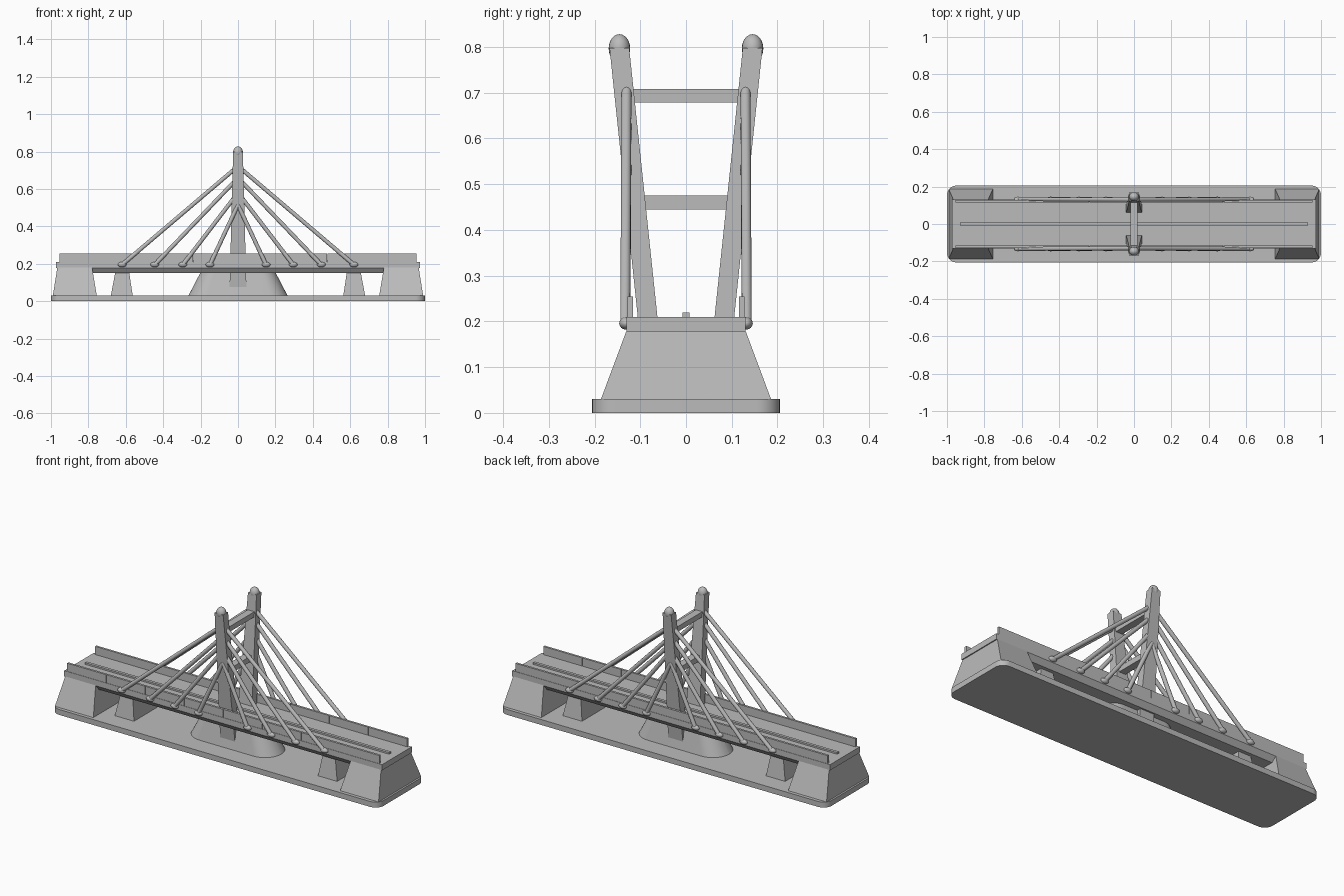
import bpy, bmesh, math
from mathutils import Vector

cube = bpy.data.objects.get("Cube")
if cube:
    bpy.data.objects.remove(cube, do_unlink=True)

grey = bpy.data.materials.new("stone grey")
grey.use_nodes = True
COLOUR = (0.5, 0.5, 0.5, 1)
grey.diffuse_color = COLOUR
grey.node_tree.nodes["Principled BSDF"].inputs["Base Color"].default_value = COLOUR


def finish(name, bm, smooth=False):
    bmesh.ops.recalc_face_normals(bm, faces=bm.faces)
    mesh = bpy.data.meshes.new(name)
    bm.to_mesh(mesh)
    bm.free()
    mesh.materials.append(grey)
    obj = bpy.data.objects.new(name, mesh)
    bpy.context.collection.objects.link(obj)
    if smooth:
        bpy.ops.object.select_all(action='DESELECT')
        obj.select_set(True)
        bpy.context.view_layer.objects.active = obj
        bpy.ops.object.shade_smooth_by_angle(angle=math.radians(35))
    return obj


def loft(name, lower, upper, smooth=False):
    """Solid between two outlines with equal point counts."""
    bm = bmesh.new()
    a = [bm.verts.new(p) for p in lower]
    b = [bm.verts.new(p) for p in upper]
    bm.faces.new(a)
    bm.faces.new(b)
    for i in range(len(a)):
        j = (i + 1) % len(a)
        bm.faces.new((a[i], a[j], b[j], b[i]))
    return finish(name, bm, smooth)


def rect(x0, x1, y0, y1, z):
    return [(x0, y0, z), (x1, y0, z), (x1, y1, z), (x0, y1, z)]


def box(name, x0, x1, y0, y1, z0, z1):
    return loft(name, rect(x0, x1, y0, y1, z0), rect(x0, x1, y0, y1, z1))


def rounded(hx, hy, r, z, steps=10):
    """Rounded rectangle outline; a stadium when r equals hy."""
    pts = []
    for q, (sx, sy) in enumerate(((1, 1), (-1, 1), (-1, -1), (1, -1))):
        for k in range(steps + 1):
            a = (q + k / steps) * math.pi / 2
            pts.append((sx * (hx - r) + r * math.cos(a),
                        sy * (hy - r) + r * math.sin(a), z))
    return pts


def ellipsoid(name, centre, size):
    bm = bmesh.new()
    bmesh.ops.create_uvsphere(bm, u_segments=20, v_segments=12, radius=1)
    bmesh.ops.scale(bm, vec=size, verts=bm.verts)
    bmesh.ops.translate(bm, vec=centre, verts=bm.verts)
    return finish(name, bm, True)


def rod(name, start, end, radius):
    start, end = Vector(start), Vector(end)
    axis = end - start
    bm = bmesh.new()
    bmesh.ops.create_cone(bm, cap_ends=True, segments=14, radius1=radius,
                          radius2=radius, depth=axis.length)
    bmesh.ops.rotate(bm, cent=(0, 0, 0), verts=bm.verts,
                     matrix=axis.to_track_quat('Z', 'Y').to_matrix())
    bmesh.ops.translate(bm, vec=(start + end) / 2, verts=bm.verts)
    return finish(name, bm, True)


# Ground slab
loft("base_slab", rounded(1, 0.205, 0.05, 0), rounded(1, 0.205, 0.05, 0.03), True)

# Deck with chamfered underside
box("deck", -0.972, 0.972, -0.13, 0.13, 0.178, 0.21)
loft("deck_underside", rect(-0.965, 0.965, -0.108, 0.108, 0.15),
     rect(-0.965, 0.965, -0.13, 0.13, 0.178))
box("median_strip", -0.93, 0.93, -0.008, 0.008, 0.21, 0.219)

# Railing panels
PANELS = 8
pitch = 1.91 / PANELS
for side, s in (("left", 1), ("right", -1)):
    y0, y1 = sorted((s * 0.116, s * 0.128))
    for i in range(PANELS):
        x = -0.955 + i * pitch
        box(f"railing_{side}_{i + 1}", x, x + pitch - 0.001, y0, y1, 0.205, 0.255)

# Central pier with rounded ends
loft("central_pier", rounded(0.265, 0.1, 0.1, 0.03),
     rounded(0.2, 0.076, 0.076, 0.155), True)

# Abutments and small piers
for side, s in (("left", 1), ("right", -1)):
    loft(f"abutment_{side}",
         rect(*sorted((s * 0.755, s * 0.99)), -0.186, 0.186, 0.03),
         rect(*sorted((s * 0.78, s * 0.966)), -0.13, 0.13, 0.18))
    loft(f"small_pier_{side}",
         rect(*sorted((s * 0.563, s * 0.68)), -0.105, 0.105, 0.03),
         rect(*sorted((s * 0.582, s * 0.656)), -0.088, 0.088, 0.155))


# Outward leaning tower legs
def leg_y(z):
    return 0.084 + 0.105 * (z - 0.21)


def leg_section(s, z, hx):
    y = s * leg_y(z)
    return rect(-hx, hx, y - 0.0215, y + 0.0215, z)


for side, s in (("back", 1), ("front", -1)):
    loft(f"tower_leg_{side}", leg_section(s, 0.04, 0.046), leg_section(s, 0.798, 0.026))
    ellipsoid(f"tower_cap_{side}", (0, s * leg_y(0.797), 0.797), (0.026, 0.0235, 0.031))

# Cross beams between the legs
for name, z0, z1 in (("lower_beam", 0.445, 0.475), ("upper_beam", 0.679, 0.708)):
    y = leg_y(z0)
    box(name, -0.02, 0.02, -y, y, z0, z1)

# Stay cables with their deck anchors
STAYS = ((0.15, 0.515), (0.295, 0.58), (0.445, 0.66), (0.62, 0.722))
for face, sy in (("back", 1), ("front", -1)):
    for side, sx in (("left", 1), ("right", -1)):
        for i, (x, z) in enumerate(STAYS, 1):
            rod(f"cable_{face}_{side}_{i}", (sx * x, sy * 0.133, 0.195),
                (0, sy * 0.13, z), 0.011)
            ellipsoid(f"anchor_{face}_{side}_{i}", (sx * x, sy * 0.131, 0.196),
                      (0.023, 0.015, 0.014))
